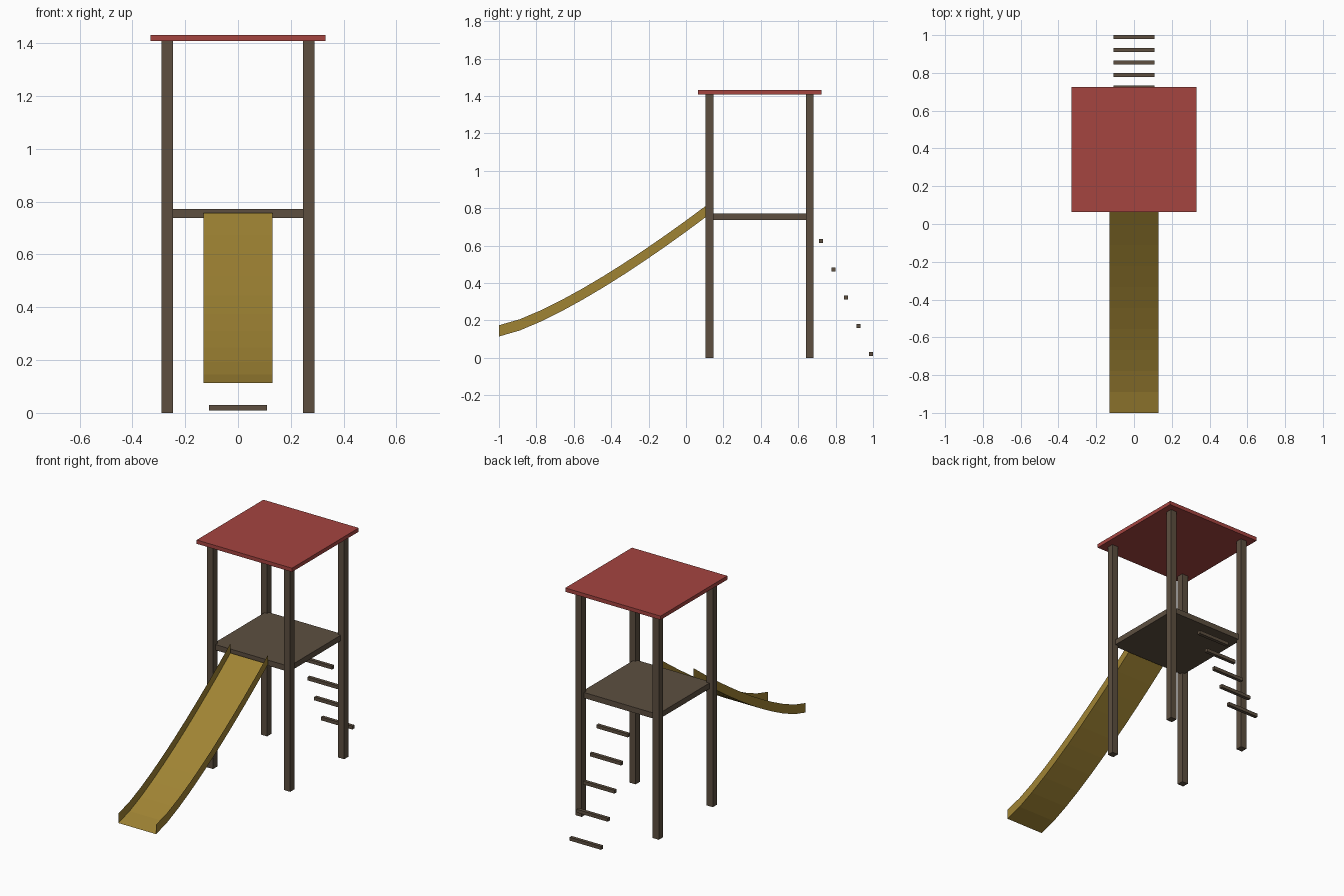
import bpy, bmesh

if "Cube" in bpy.data.objects:
    bpy.data.objects.remove(bpy.data.objects["Cube"])


def material(name, rgb):
    m = bpy.data.materials.new(name)
    m.diffuse_color = (*rgb, 1)
    m.use_nodes = True
    m.node_tree.nodes["Principled BSDF"].inputs["Base Color"].default_value = m.diffuse_color
    return m


wood = material("brown wood", (0.109, 0.078, 0.051))
red = material("red roof", (0.376, 0.058, 0.051))
yellow = material("yellow slide", (0.352, 0.231, 0.034))


def finish(name, bm, mat):
    mesh = bpy.data.meshes.new(name)
    bm.to_mesh(mesh)
    bm.free()
    mesh.materials.append(mat)
    obj = bpy.data.objects.new(name, mesh)
    bpy.context.collection.objects.link(obj)
    return obj


def box(name, centre, size, mat):
    bm = bmesh.new()
    bmesh.ops.create_cube(bm, size=1)
    for v in bm.verts:
        v.co = [c + p * s for c, p, s in zip(centre, v.co, size)]
    return finish(name, bm, mat)


TOWER_Y = 0.394   # tower centre
POST = 0.268      # post offset from tower centre
POST_H = 1.408

# corner posts
for sx, side in ((-1, "left"), (1, "right")):
    for sy, end in ((-1, "front"), (1, "back")):
        box(f"{end}_{side}_post", (sx * POST, TOWER_Y + sy * POST, POST_H / 2),
            (0.042, 0.042, POST_H), wood)

# platform and roof
box("platform", (0, TOWER_Y, 0.755), (0.53, 0.53, 0.035), wood)
box("roof", (0, TOWER_Y, 1.42), (0.662, 0.662, 0.024), red)

# ladder rungs, climbing towards the platform
for i in range(5):
    box(f"ladder_rung_{i + 1}", (0, 0.989 - 0.0667 * i, 0.02 + 0.151 * i),
        (0.218, 0.021, 0.021), wood)

# slide: thin curved sheet with upright sides
bm = bmesh.new()
SEGMENTS, W, RAIL = 10, 0.131, 0.06
rows = []
for i in range(SEGMENTS + 1):
    t = i / SEGMENTS
    y, z = -1 + 1.112 * t, 0.114 + 0.643 * t ** 1.3
    rows.append([bm.verts.new(p) for p in
                 ((-W, y, z + RAIL), (-W, y, z), (W, y, z), (W, y, z + RAIL))])
for a, b in zip(rows, rows[1:]):
    for j in range(3):
        bm.faces.new((a[j], a[j + 1], b[j + 1], b[j]))
finish("slide", bm, yellow)
